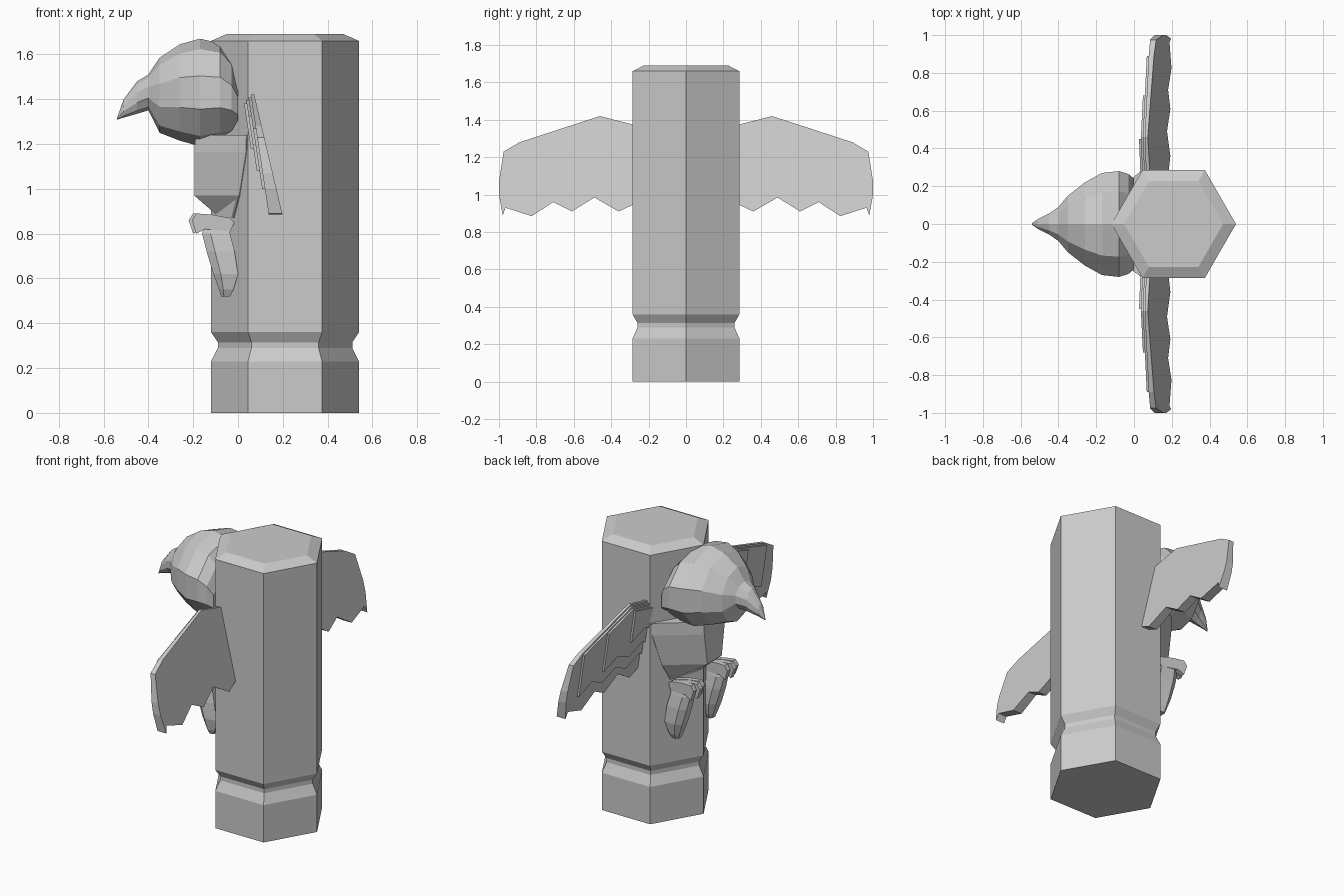
import bpy, bmesh, math

if "Cube" in bpy.data.objects:
    bpy.data.objects.remove(bpy.data.objects["Cube"])


def loft(name, rings, mirror=False):
    """Skin a list of equal-length point rings, capped at both ends."""
    bm = bmesh.new()
    vs = [[bm.verts.new(p) for p in ring] for ring in rings]
    n = len(rings[0])
    for a, b in zip(vs, vs[1:]):
        for i in range(n):
            j = (i + 1) % n
            bm.faces.new((a[i], a[j], b[j], b[i]))
    bm.faces.new(vs[0][::-1])
    bm.faces.new(vs[-1])
    bmesh.ops.recalc_face_normals(bm, faces=bm.faces)
    me = bpy.data.meshes.new(name)
    bm.to_mesh(me)
    bm.free()
    ob = bpy.data.objects.new(name, me)
    bpy.context.collection.objects.link(ob)
    if mirror:
        mod = ob.modifiers.new("mirror", 'MIRROR')
        mod.use_axis = (False, True, False)
    return ob


# hexagonal post with groove and chamfered top
def hexagon(r, z):
    return [(0.21 + r * math.cos(i * math.pi / 3), r * math.sin(i * math.pi / 3), z)
            for i in range(6)]


post = [(0.33, 0), (0.33, 0.23), (0.30, 0.29), (0.30, 0.315), (0.33, 0.36),
        (0.33, 1.66), (0.262, 1.69)]
loft("post", [hexagon(r, z) for r, z in post])


# head and beak: x, bottom z, top z, half width
def oval(x, z0, z1, w):
    pts = []
    for i in range(10):
        a = 2 * math.pi * i / 10
        pts.append((x, w * math.sin(a) / math.sin(0.4 * math.pi),
                    (z0 + z1) / 2 + (z1 - z0) / 2 * math.cos(a)))
    return pts


head = [(-0.54, 1.308, 1.316, 0.004), (-0.51, 1.318, 1.40, 0.025), (-0.45, 1.335, 1.48, 0.055),
        (-0.40, 1.35, 1.51, 0.09), (-0.35, 1.25, 1.585, 0.15), (-0.26, 1.215, 1.645, 0.22),
        (-0.17, 1.19, 1.67, 0.27), (-0.08, 1.21, 1.65, 0.28), (-0.03, 1.225, 1.59, 0.265),
        (0.00, 1.24, 1.50, 0.24)]
loft("head", [oval(*s) for s in head])

# wedge shaped breast: z, front x, front half width, back half width
breast = [(1.24, -0.19, 0.10, 0.28), (1.165, -0.195, 0.10, 0.278),
          (0.97, -0.195, 0.07, 0.225), (0.87, -0.08, 0.03, 0.18)]
rings = []
for z, x, wf, wb in breast:
    xb = -0.125 + wb * 0.165 / 0.285
    rings.append([(x, wf, z), (xb, wb, z), (0.10, wb * 0.8, z),
                  (0.10, -wb * 0.8, z), (xb, -wb, z), (x, -wf, z)])
loft("breast", rings)


# wings: slanted slabs, thicker toward the bottom
def front_x(z):
    return 0.06 + 0.15 * (1.40 - z)


def back_x(z):
    return 0.075 + 0.235 * (1.41 - z)


wing = [(0.20, 1.35), (0.285, 1.375), (0.46, 1.42), (0.89, 1.28), (0.975, 1.23), (1.0, 1.07),
        (1.0, 1.0), (0.98, 0.89), (0.965, 0.93), (0.825, 0.885), (0.71, 0.96), (0.61, 0.91),
        (0.49, 0.985), (0.36, 0.91), (0.20, 0.985)]
loft("wing", [[(front_x(z), y, z) for y, z in wing],
              [(back_x(z), y, z) for y, z in wing]], True)


# overlapping feather layers with zigzag lower edges
def top_z(y):
    return 1.42 - 0.26 * (0.46 - y) if y < 0.46 else 1.42 - 0.325 * (y - 0.46)


for k, (end, low) in enumerate([(0.89, 1.0), (0.68, 1.08), (0.45, 1.18)], 1):
    drop = 0.012 * k
    outline = [(0.20, top_z(0.20) - drop)]
    if end > 0.46:
        outline.append((0.46, 1.42 - drop))
    outline.append((end, top_z(end) - drop))
    steps = 2 * round((end - 0.2) / 0.22)
    for i in range(steps + 1):
        y = end - (end - 0.2) * i / steps
        outline.append((y, low + (0.05 if i % 2 else 0)))
    loft("feather_layer", [[(front_x(z) - 0.012 * k, y, z) for y, z in outline],
                           [(front_x(z) - 0.012 * k + 0.02, y, z) for y, z in outline]], True)

# legs: z, front x, back x, half width
leg = [(0.84, -0.15, -0.04, 0.035), (0.80, -0.16, -0.035, 0.045), (0.72, -0.14, -0.015, 0.055),
       (0.62, -0.11, 0.0, 0.055), (0.55, -0.085, -0.02, 0.04), (0.52, -0.075, -0.035, 0.025)]
rings = []
for z, x0, x1, w in leg:
    m = (x1 - x0) * 0.3
    rings.append([(x0, 0.165 - w * 0.5, z), (x0, 0.165 + w * 0.5, z),
                  (x0 + m, 0.165 + w, z), (x1, 0.165 + w * 0.8, z),
                  (x1, 0.165 - w * 0.8, z), (x0 + m, 0.165 - w, z)])
loft("leg", rings, True)

# three hooked toes on each foot
toe = [(-0.20, 0.89), (-0.13, 0.885), (-0.05, 0.87), (-0.03, 0.85), (-0.05, 0.81),
       (-0.16, 0.82), (-0.20, 0.80), (-0.22, 0.86)]
for spread in (-0.035, 0, 0.035):
    rings = []
    for side in (-0.015, 0.015):
        rings.append([(x + abs(spread) * 0.4, 0.165 + side + spread * (0.5 - 4 * (x + 0.05)), z)
                      for x, z in toe])
    loft("toe", rings, True)
